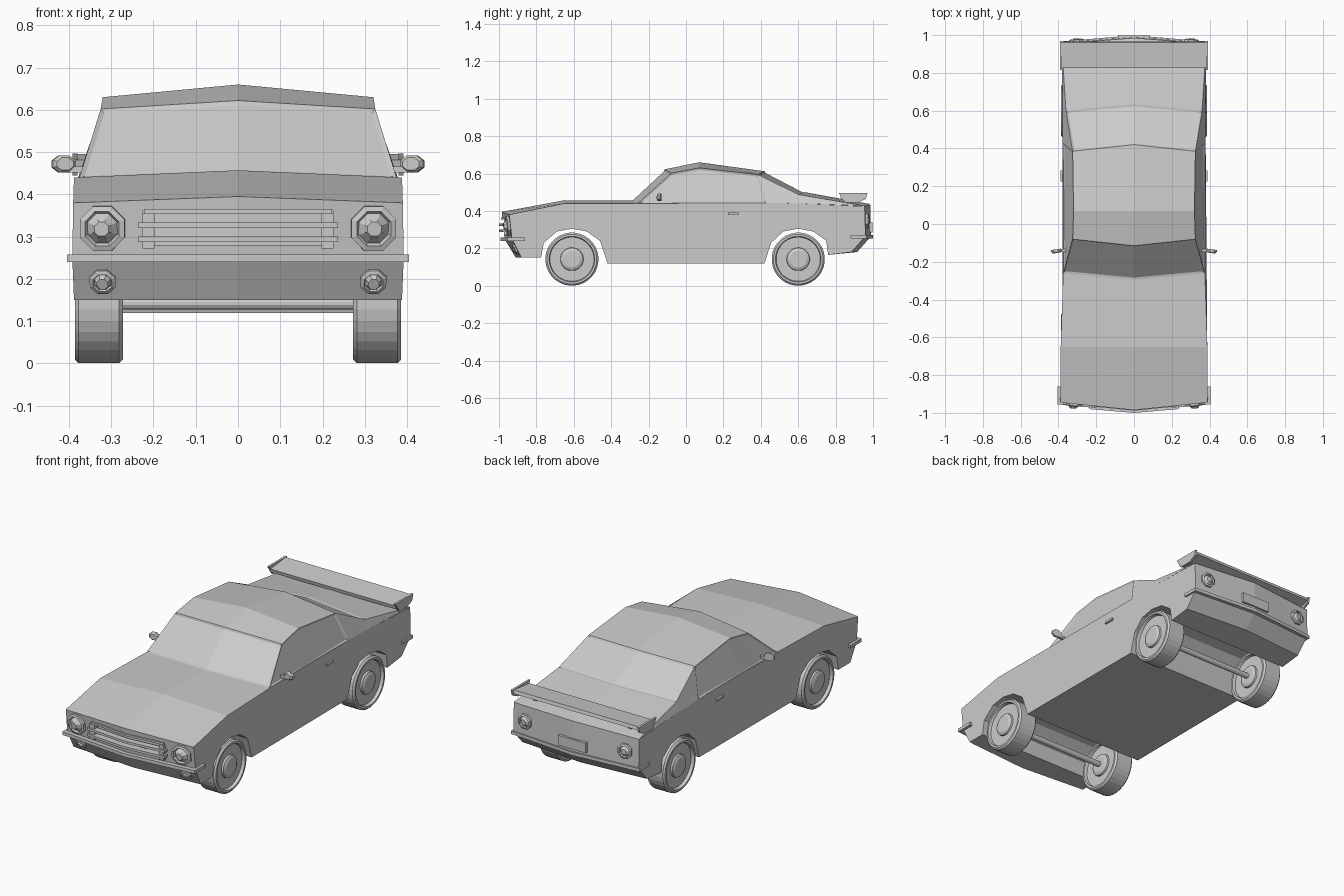
import bpy, bmesh
from math import pi, cos, sin
from mathutils import Vector

if "Cube" in bpy.data.objects:
    bpy.data.objects.remove(bpy.data.objects["Cube"])


def finish(name, bm):
    bmesh.ops.recalc_face_normals(bm, faces=bm.faces[:])
    me = bpy.data.meshes.new(name)
    bm.to_mesh(me)
    bm.free()
    ob = bpy.data.objects.new(name, me)
    bpy.context.collection.objects.link(ob)
    return ob


def ridge_solid(name, pts):
    """Side profile loop of (y, z, half width, centre dy, centre dz), folded along x = 0."""
    bm = bmesh.new()
    rows = [[bm.verts.new(p) for p in ((-x, y, z), (0, y + dy, z + dz), (x, y, z))]
            for y, z, x, dy, dz in pts]
    for a, b in zip(rows, rows[1:] + rows[:1]):
        for i in (0, 1):
            bm.faces.new((a[i], a[i + 1], b[i + 1], b[i]))
    bm.faces.new([r[0] for r in rows])
    bm.faces.new([r[2] for r in rows])
    return finish(name, bm)


def v_bar(name, y0, y1, z0, z1, x, dy):
    return ridge_solid(name, [(y, z, x, dy, 0) for y, z in
                              ((y0, z0), (y0, z1), (y1, z1), (y1, z0))])


def prism(name, outline, x0, x1):
    """Extrude a (y, z) outline from x0 to x1."""
    bm = bmesh.new()
    f = bm.faces.new([bm.verts.new((x0, y, z)) for y, z in outline])
    new = bmesh.ops.extrude_face_region(bm, geom=[f])['geom']
    bmesh.ops.translate(bm, vec=(x1 - x0, 0, 0),
                        verts=[v for v in new if isinstance(v, bmesh.types.BMVert)])
    return finish(name, bm)


def box(name, x0, x1, y0, y1, z0, z1):
    return prism(name, [(y0, z0), (y1, z0), (y1, z1), (y0, z1)], x0, x1)


def lathe(name, profile, sides, loc, axis):
    """Revolve (radius, offset) pairs around an axis, capping both ends."""
    bm = bmesh.new()
    q = Vector(axis).to_track_quat('Z', 'Y')
    rings = []
    for r, h in profile:
        ang = [2 * pi * (k + .5) / sides for k in range(sides)]
        rings.append([bm.verts.new(Vector(loc) + q @ Vector((r * cos(a), r * sin(a), h))) for a in ang])
    for a, b in zip(rings, rings[1:]):
        for k in range(sides):
            j = (k + 1) % sides
            bm.faces.new((a[k], a[j], b[j], b[k]))
    bm.faces.new(rings[0])
    bm.faces.new(rings[-1])
    return finish(name, bm)


# Lower body with wheel arches cut through the profile
body = ridge_solid("lower_body", [
    (-.945, .38, .39, -.04, .015), (-.65, .44, .388, 0, .017), (-.26, .44, .375, -.035, .015),
    (.42, .443, .375, 0, 0), (.60, .44, .378, 0, 0), (.955, .425, .383, .03, .01),
    (.96, .265, .383, .03, 0), (.885, .18, .38, .03, 0), (.76, .165, .38, 0, 0),
    (.75, .24, .382, 0, 0), (.68, .29, .382, 0, 0), (.60, .305, .38, 0, 0),
    (.52, .29, .379, 0, 0), (.455, .23, .377, 0, 0), (.42, .12, .375, 0, 0),
    (-.42, .12, .378, 0, 0), (-.46, .24, .38, 0, 0), (-.53, .29, .383, 0, 0),
    (-.61, .305, .385, 0, 0), (-.69, .29, .387, 0, 0), (-.76, .23, .388, 0, 0),
    (-.775, .15, .388, 0, 0), (-.88, .15, .388, -.03, 0), (-.93, .25, .392, -.04, 0)])

# Recess for the grille
cutter = v_bar("grille_cutter", -1.02, -.925, .28, .362, .225, -.023)
cutter.hide_render = True
cutter.hide_viewport = True
cut = body.modifiers.new("grille_recess", 'BOOLEAN')
cut.operation = 'DIFFERENCE'
cut.object = cutter


# Cabin, rear window and boot lid, with inset glass
def cabin():
    top = [(-.26, .44, .375, -.035, .015), (-.08, .602, .325, -.035, .02), (.07, .63, .32, 0, .03),
           (.385, .595, .325, .035, .017), (.60, .488, .36, .035, .012), (.955, .427, .383, .03, .01)]
    low = [(-.08, .437, .376), (.07, .436, .376), (.43, .443, .376), (.60, .44, .378)]
    bm = bmesh.new()
    rows = [[bm.verts.new(p) for p in ((-x, y, z), (0, y + dy, z + dz), (x, y, z))]
            for y, z, x, dy, dz in top]
    glass = []
    for k, (a, b) in enumerate(zip(rows, rows[1:])):
        pair = [bm.faces.new((a[i], a[i + 1], b[i + 1], b[i])) for i in (0, 1)]
        if k in (0, 3):
            glass.append(pair)
    belts = {}
    for side, s in ((0, -1), (2, 1)):
        up = [r[side] for r in rows]
        dn = [up[0]] + [bm.verts.new((s * x, y, z)) for y, z, x in low] + [up[-1]]
        belts[side] = dn
        fs = []
        for k in range(5):
            loop = list(dict.fromkeys((up[k], up[k + 1], dn[k + 1], dn[k])))
            fs.append(bm.faces.new(loop))
        glass.append(fs[:3])
    bm.faces.new(belts[0] + [rows[-1][1]] + belts[2][::-1] + [rows[0][1]])
    bmesh.ops.recalc_face_normals(bm, faces=bm.faces[:])
    for g in glass:
        bmesh.ops.inset_region(bm, faces=g, thickness=.01, depth=-.006,
                               use_even_offset=True, use_boundary=True)
    finish("cabin", bm)


cabin()

# Bumpers
v_bar("front_bumper", -.955, -.86, .24, .258, .404, -.038)
v_bar("rear_bumper", .88, .966, .252, .27, .392, .033)

# Grille bars and surround
for i, z in enumerate((.288, .32)):
    v_bar(f"grille_bar_{i}", -.98, -.945, z, z + .013, .236, -.02)
v_bar("grille_top_rail", -.966, -.94, .355, .366, .222, -.022)

# Number plate, without lettering
box("rear_plate", -.085, .085, .97, .997, .285, .34)

# Rear wing
prism("wing_blade", [(.83, .462), (.825, .482), (.96, .496), (.965, .478), (.91, .462)], -.385, .385)

hub = [(.045, .057), (.06, .05), (.062, .04), (.118, .04), (.122, .057), (.133, .057), (.142, .048)]
wheel = [(r, -h) for r, h in hub] + hub[::-1]

for s, side in ((-1, "left"), (1, "right")):
    # Wheels
    for y, end in ((-.61, "front"), (.60, "rear")):
        lathe(f"{end}_{side}_wheel", wheel, 32, (s * .329, y, .142), (s, 0, 0))
    # Lamps
    lathe(f"{side}_headlight", [(.057, -.02), (.057, .012), (.044, .016), (.038, .006), (.024, .022),
                                (.018, .03)], 8, (s * .32, -.946, .32), (s * .1, -1, -.08))
    lathe(f"{side}_fog_light", [(.033, -.015), (.033, .008), (.024, .012), (.021, .006), (.014, .018)],
          8, (s * .32, -.908, .195), (s * .07, -1, -.5))
    lathe(f"{side}_tail_light", [(.042, -.02), (.042, .01), (.032, .014), (.028, .006), (.016, .018)],
          8, (s * .305, .965, .345), (s * .08, 1, 0))
    # Grille uprights
    box(f"{side}_grille_upright", s * .197, s * .226, -.972, -.94, .272, .355)
    # Door mirror and its arm
    m = lathe(f"{side}_mirror", [(.016, -.012), (.022, -.004), (.022, .008)], 8,
              (s * .412, -.142, .472), (s * .2, 1, 0))
    for v in m.data.vertices:
        v.co.x = s * .412 + (v.co.x - s * .412) * 1.35
    box(f"{side}_mirror_arm", s * .36, s * .40, -.148, -.132, .452, .466)
    # Door handle
    box(f"{side}_door_handle", s * .372, s * .389, .225, .282, .379, .391)
    # Wing end plates and posts
    prism(f"{side}_wing_end", [(.815, .497), (.97, .497), (.962, .465), (.92, .445), (.85, .445)],
          s * .38, s * .392)
    prism(f"{side}_wing_post", [(.86, .43), (.90, .43), (.915, .468), (.85, .468)], s * .28, s * .30)

# Axles
for y, end in ((-.61, "front"), (.60, "rear")):
    lathe(f"{end}_axle", [(.015, -.3), (.015, .3)], 12, (0, y, .142), (1, 0, 0))
